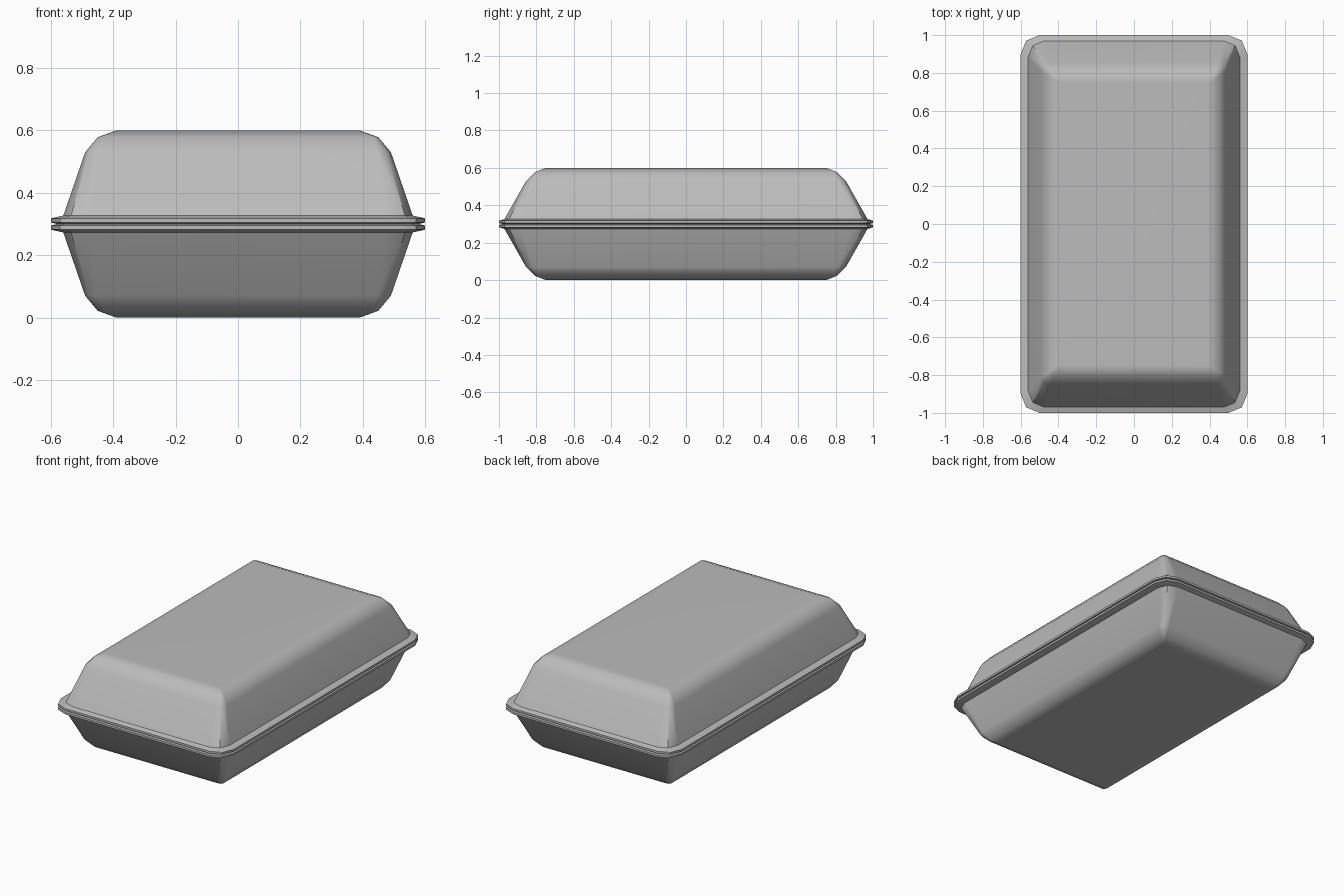
import bpy, bmesh, math

cube = bpy.data.objects.get("Cube")
if cube:
    bpy.data.objects.remove(cube, do_unlink=True)

grey = bpy.data.materials.new("grey_foam")
grey.use_nodes = True
colour = (0.5, 0.5, 0.5, 1)
grey.diffuse_color = colour
grey.node_tree.nodes["Principled BSDF"].inputs["Base Color"].default_value = colour

SEAM = 0.3          # height where lid and tray meet
CORNER_STEPS = 2    # facets in each rounded corner

# Half width, half depth, corner radius, height above the seam:
# from the crown, down the wall, round the rim and back up the inside
PROFILE = [
    (0.39, 0.75, 0.01, 0.300),
    (0.45, 0.805, 0.02, 0.278),
    (0.49, 0.855, 0.045, 0.230),
    (0.56, 0.97, 0.085, 0.027),
    (0.57, 0.975, 0.09, 0.025),
    (0.60, 1.0, 0.10, 0.018),
    (0.60, 1.0, 0.10, 0.005),
    (0.58, 0.98, 0.09, 0.0),
    (0.53, 0.94, 0.08, 0.0),
    (0.46, 0.83, 0.04, 0.230),
    (0.38, 0.74, 0.01, 0.270),
]


def ring(bm, hx, hy, r, z):
    """Rounded rectangle of vertices at one height."""
    verts = []
    for quarter, (sx, sy) in enumerate([(1, 1), (-1, 1), (-1, -1), (1, -1)]):
        for i in range(CORNER_STEPS + 1):
            a = (quarter + i / CORNER_STEPS) * math.pi / 2
            verts.append(bm.verts.new((sx * (hx - r) + r * math.cos(a),
                                       sy * (hy - r) + r * math.sin(a), z)))
    return verts


def half_box(name, side):
    """Hollow shell with a flanged rim; side is 1 for up, -1 for down."""
    bm = bmesh.new()
    rings = [ring(bm, hx, hy, r, SEAM + side * h) for hx, hy, r, h in PROFILE]
    for a, b in zip(rings, rings[1:]):
        for i in range(len(a)):
            j = (i + 1) % len(a)
            bm.faces.new((a[i], a[j], b[j], b[i]))
    bm.faces.new(rings[0])
    bm.faces.new(rings[-1])
    bmesh.ops.recalc_face_normals(bm, faces=bm.faces)
    mesh = bpy.data.meshes.new(name)
    bm.to_mesh(mesh)
    bm.free()
    mesh.materials.append(grey)
    obj = bpy.data.objects.new(name, mesh)
    bpy.context.collection.objects.link(obj)

    bpy.ops.object.select_all(action='DESELECT')
    obj.select_set(True)
    bpy.context.view_layer.objects.active = obj
    bpy.ops.object.shade_smooth_by_angle(angle=math.radians(36))

    # Weighted normals keep the broad panels flat
    weighted = obj.modifiers.new("panel_normals", 'WEIGHTED_NORMAL')
    weighted.keep_sharp = True


half_box("lid", 1)
half_box("tray", -1)
